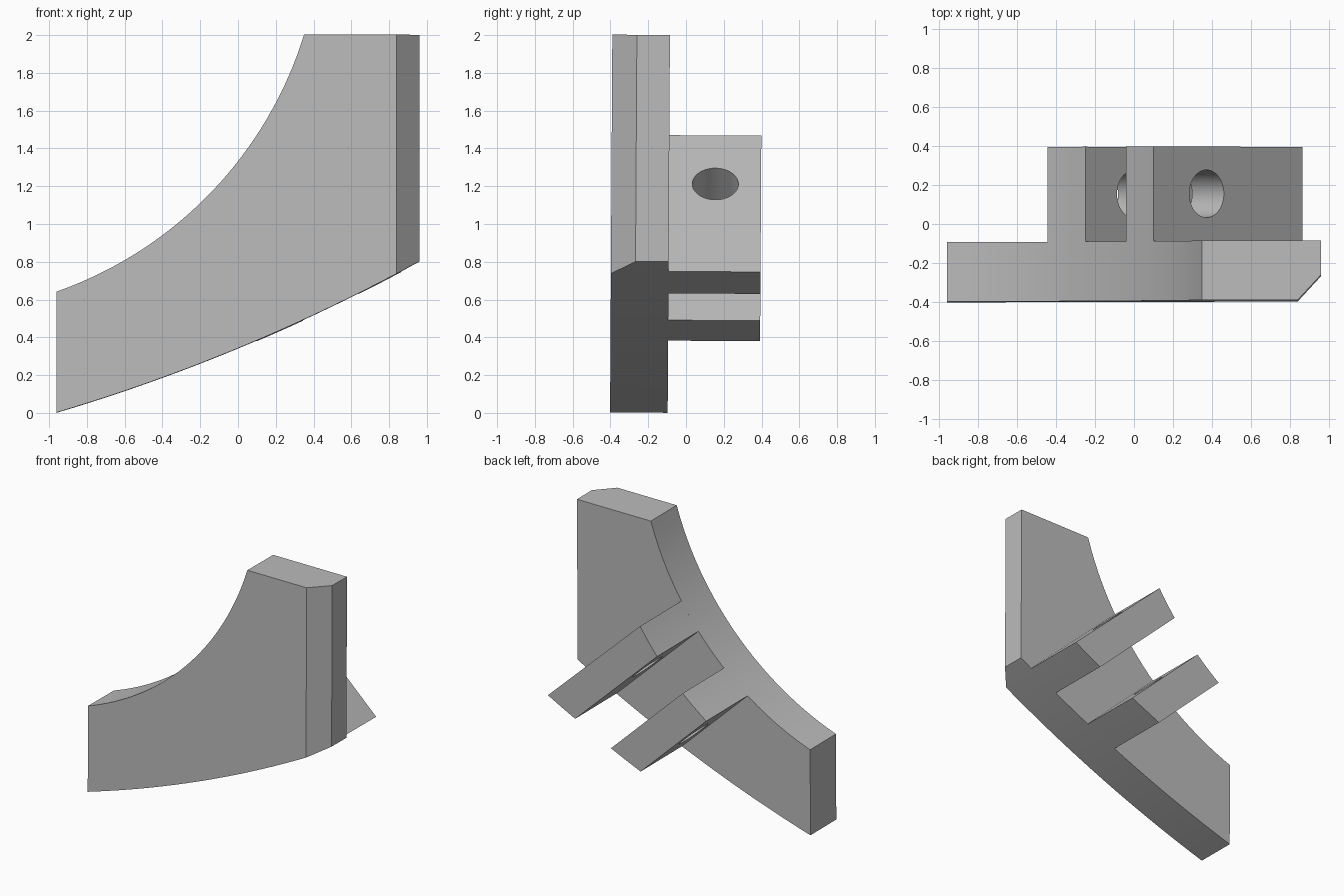
import bpy, bmesh, math
from mathutils import Vector, Matrix

cube = bpy.data.objects.get("Cube")
if cube:
    bpy.data.objects.remove(cube, do_unlink=True)

grey = bpy.data.materials.new("light_grey")
grey.use_nodes = True
GREY = (0.5, 0.5, 0.5, 1)
grey.diffuse_color = GREY
grey.node_tree.nodes["Principled BSDF"].inputs["Base Color"].default_value = GREY

LEAN = -0.006          # the whole bracket leans back very slightly
BACK = -0.097          # back face of the plate
FRONT = -0.402


def arc_height(a, b, c, side):
    """Height function of the circle through three (x, z) points."""
    (ax, az), (bx, bz), (cx, cz) = a, b, c
    d = 2 * (ax * (bz - cz) + bx * (cz - az) + cx * (az - bz))
    sa, sb, sc = ax**2 + az**2, bx**2 + bz**2, cx**2 + cz**2
    ux = (sa * (bz - cz) + sb * (cz - az) + sc * (az - bz)) / d
    uz = (sa * (cx - bx) + sb * (ax - cx) + sc * (bx - ax)) / d
    r = math.hypot(ax - ux, az - uz)
    return lambda x: uz + side * math.sqrt(max(r * r - (x - ux)**2, 0))


upper = arc_height((-0.96, 0.64), (0, 1.33), (0.35, 2), -1)
lower = arc_height((-0.96, 0), (0, 0.34), (0.96, 0.8), 1)
if abs(lower(0) - 0.34) > 0.01:
    lower = arc_height((-0.96, 0), (0, 0.34), (0.96, 0.8), -1)


def along(f, x0, x1, n):
    return [(x0 + (x1 - x0) * i / n, f(x0 + (x1 - x0) * i / n)) for i in range(n + 1)]


def extrude(name, outline, y0, y1, chamfer=None):
    """Extrude an (x, z) outline between two depths."""
    bm = bmesh.new()
    face = bm.faces.new([bm.verts.new((x, y0, z)) for x, z in outline])
    new = bmesh.ops.extrude_face_region(bm, geom=[face])["geom"]
    bmesh.ops.translate(bm, vec=(0, y1 - y0, 0),
                        verts=[v for v in new if isinstance(v, bmesh.types.BMVert)])
    if chamfer:
        point, normal = chamfer
        cut = bmesh.ops.bisect_plane(bm, geom=bm.verts[:] + bm.edges[:] + bm.faces[:],
                                     plane_co=point, plane_no=normal, clear_outer=True)
        edges = [e for e in cut["geom_cut"] if isinstance(e, bmesh.types.BMEdge)]
        bmesh.ops.contextual_create(bm, geom=edges)
    bmesh.ops.recalc_face_normals(bm, faces=bm.faces[:])
    mesh = bpy.data.meshes.new(name)
    bm.to_mesh(mesh)
    bm.free()
    mesh.materials.append(grey)
    obj = bpy.data.objects.new(name, mesh)
    bpy.context.collection.objects.link(obj)
    return obj


def select(obj):
    bpy.ops.object.select_all(action='DESELECT')
    obj.select_set(True)
    bpy.context.view_layer.objects.active = obj


# Curved plate with one bevelled front edge
outline = along(lower, -0.96, 0.96, 24) + [(0.96, 2)] + along(upper, 0.35, -0.96, 40)
plate = extrude("curved_plate", outline, FRONT, BACK,
                ((0.84, FRONT, 0), (0.13, -0.12, 0)))

# Two parallel lugs whose ends follow the plate's curved edges
lugs = []
for name, top, bottom in (("lower_lug", (-0.445, -0.25), (0.345, 0.10)),
                          ("upper_lug", (-0.04, 0.10), (0.865, 0.64))):
    shape = along(upper, *top, 6) + along(lower, *bottom, 6)
    lugs.append(extrude(name, shape, BACK, 0.39))

# Pin hole bored through both lugs along their common axis
axis = Vector((0.688, 0, 0.726))
bpy.ops.mesh.primitive_cylinder_add(vertices=48, radius=0.122, depth=2)
bore = bpy.context.object
bore.name = "pin_bore_cutter"
bore.data.materials.append(grey)
bore.matrix_world = (Matrix.Translation((0.18, 0.148, 1.01))
                     @ axis.to_track_quat('Z', 'Y').to_matrix().to_4x4())
bore.hide_render = True
for lug in lugs:
    select(lug)
    mod = lug.modifiers.new("pin_hole", 'BOOLEAN')
    mod.operation = 'DIFFERENCE'
    mod.solver = 'EXACT'
    mod.object = bore
    bpy.ops.object.modifier_apply(modifier=mod.name)
bpy.data.objects.remove(bore, do_unlink=True)

# Lean and shading
for obj in [plate] + lugs:
    select(obj)
    obj.rotation_euler.x = LEAN
    bpy.ops.object.shade_smooth_by_angle(angle=math.radians(25))
